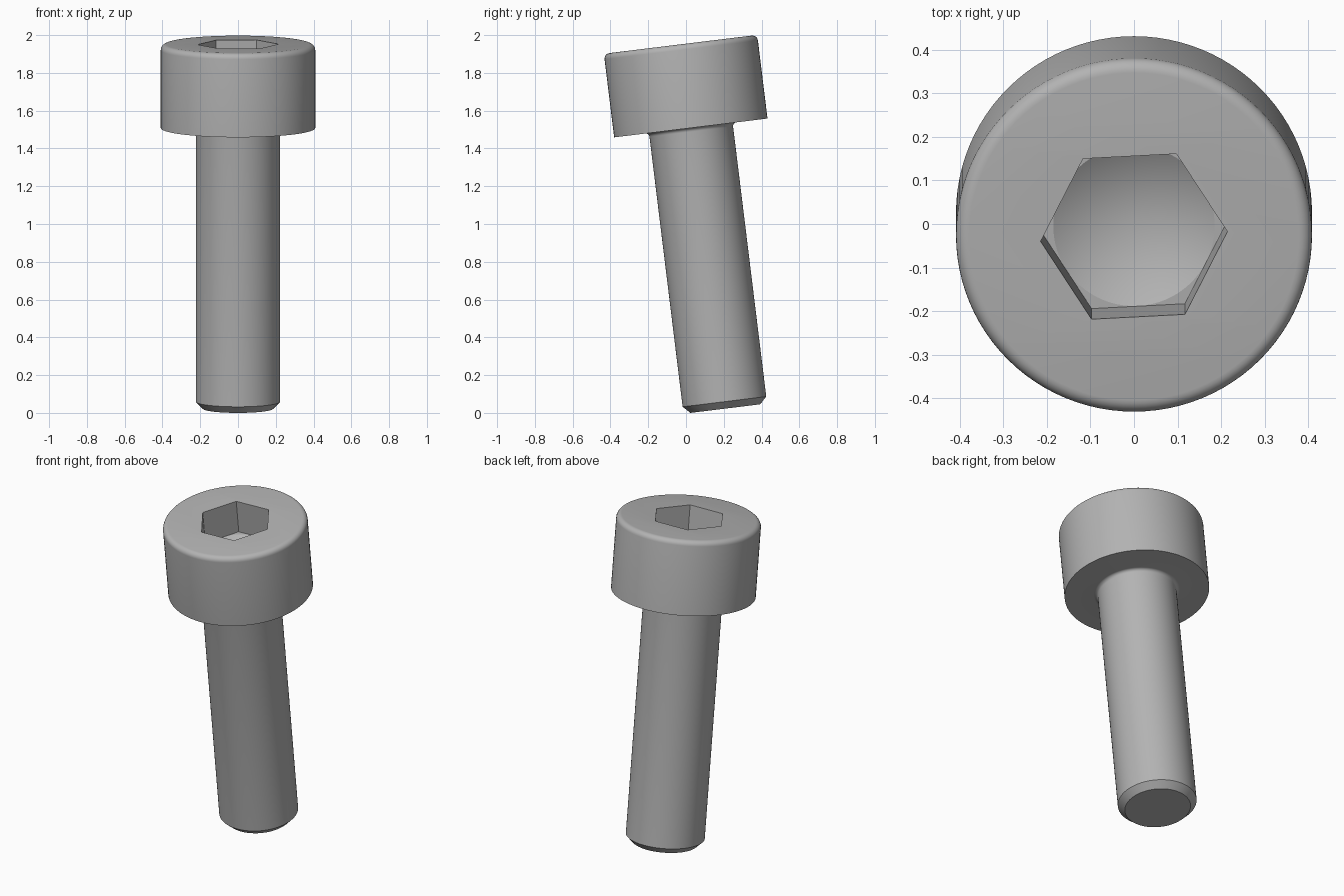
import bpy, bmesh, math
from mathutils import Matrix

cube = bpy.data.objects.get("Cube")
if cube:
    bpy.data.objects.remove(cube, do_unlink=True)

LENGTH, HEAD_H = 1.943, 0.446
HEAD_R, SHANK_R, TIP_R = 0.409, 0.223, 0.186
TOP_FILLET, NECK_FILLET = 0.03, 0.02
HEX_R, DRILL_R, SOCKET_DEPTH, DRILL_DEPTH = 0.2148, 0.1855, 0.2, 0.307
HEX_TURN = math.radians(3)
TILT = Matrix.Translation((0, 0.208, TIP_R * math.sin(math.radians(7)))) @ Matrix.Rotation(math.radians(7), 4, 'X')

steel = bpy.data.materials.new("steel grey")
steel.use_nodes = True
grey = (0.45, 0.45, 0.45, 1)
steel.diffuse_color = grey
steel.node_tree.nodes["Principled BSDF"].inputs["Base Color"].default_value = grey


def arc(r, z, radius, start, end, steps=6):
    """Profile points along a fillet, angles in degrees."""
    angles = [math.radians(start + (end - start) * i / steps) for i in range(steps + 1)]
    return [(r + radius * math.cos(a), z + radius * math.sin(a)) for a in angles]


def lathe(name, profile, sides, turn=0.0):
    """Revolve (radius, height) points about z, with closed ends."""
    bm = bmesh.new()
    rings = []
    for r, z in profile:
        if r == 0:
            rings.append([bm.verts.new((0, 0, z))] * sides)
            continue
        angles = [turn + math.tau * i / sides for i in range(sides)]
        rings.append([bm.verts.new((r * math.cos(a), r * math.sin(a), z)) for a in angles])
    for low, high in zip(rings, rings[1:]):
        for i in range(sides):
            j = (i + 1) % sides
            corners = list(dict.fromkeys((low[i], low[j], high[j], high[i])))
            bm.faces.new(corners)
    for ring in (rings[0], rings[-1]):
        if ring[0] != ring[1]:
            bm.faces.new(ring)
    bmesh.ops.recalc_face_normals(bm, faces=bm.faces)
    mesh = bpy.data.meshes.new(name)
    bm.to_mesh(mesh)
    bm.free()
    mesh.materials.append(steel)
    obj = bpy.data.objects.new(name, mesh)
    bpy.context.collection.objects.link(obj)
    return obj


# Screw body: chamfered tip, shank, neck fillet and rounded head
under = LENGTH - HEAD_H
profile = [(TIP_R, 0), (SHANK_R, SHANK_R - TIP_R)]
profile += arc(SHANK_R + NECK_FILLET, under - NECK_FILLET, NECK_FILLET, 180, 90)
profile += [(HEAD_R, under)]
profile += arc(HEAD_R - TOP_FILLET, LENGTH - TOP_FILLET, TOP_FILLET, 0, 90)
screw = lathe("socket_head_screw", profile, 96)

# Hexagonal socket with a conical drill point at its floor
hexagon = lathe("hex_cutter", [(HEX_R, LENGTH - SOCKET_DEPTH), (HEX_R, LENGTH + 0.1)], 6, HEX_TURN)
drill = lathe("drill_cutter", [(0, LENGTH - DRILL_DEPTH), (DRILL_R, LENGTH - SOCKET_DEPTH),
                               (DRILL_R, LENGTH - SOCKET_DEPTH / 2)], 72, HEX_TURN)

bpy.ops.object.select_all(action='DESELECT')
bpy.context.view_layer.objects.active = screw
screw.select_set(True)
for cutter in (hexagon, drill):
    cutter.hide_render = True
    mod = screw.modifiers.new(cutter.name, 'BOOLEAN')
    mod.operation = 'DIFFERENCE'
    mod.solver = 'EXACT'
    mod.object = cutter
    bpy.ops.object.modifier_apply(modifier=mod.name)
    bpy.data.objects.remove(cutter, do_unlink=True)

# Smooth round surfaces, crisp edges, then lean the whole screw
bpy.ops.object.shade_smooth_by_angle(angle=math.radians(25))
screw.matrix_world = TILT
